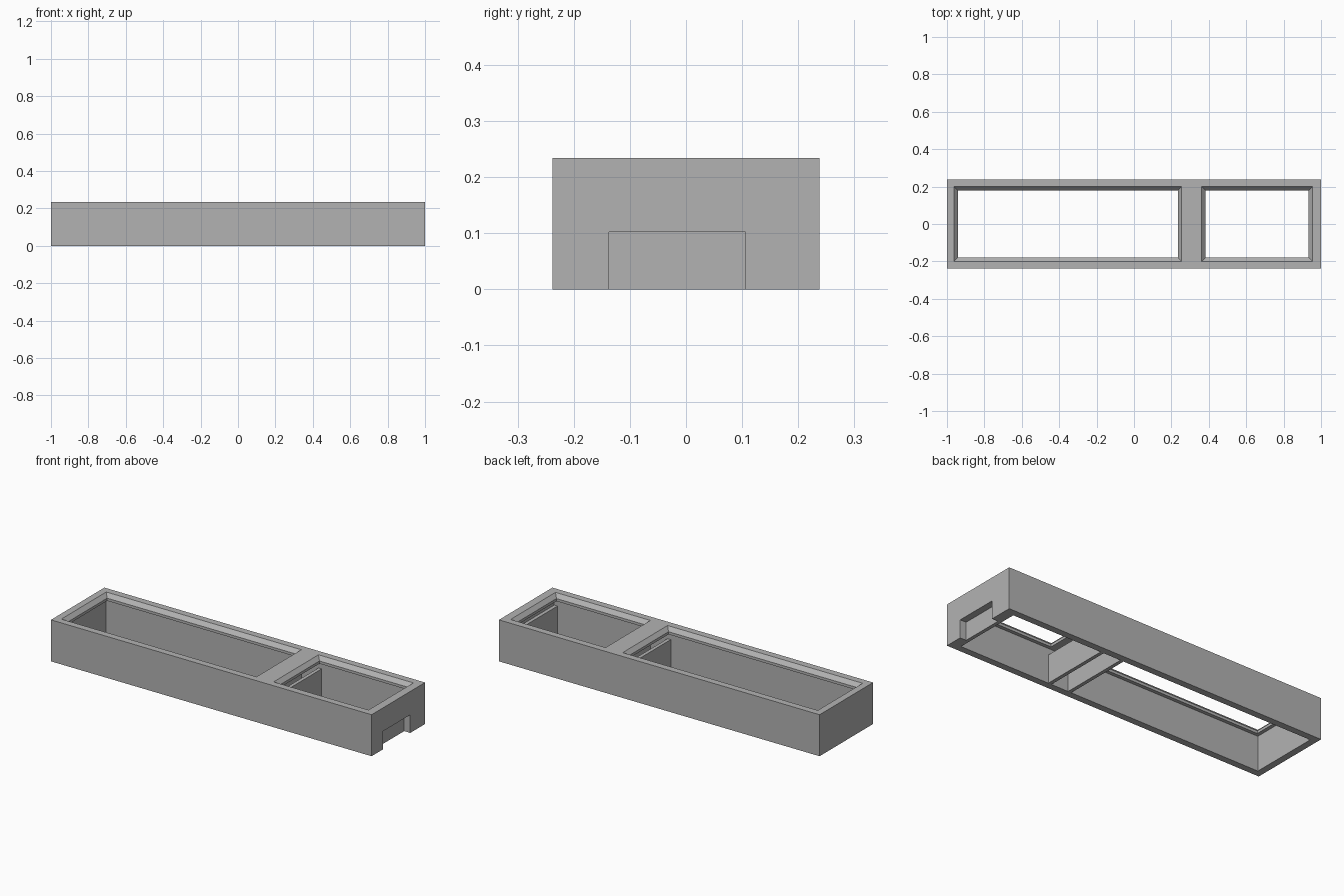
import bpy, bmesh

if "Cube" in bpy.data.objects:
    bpy.data.objects.remove(bpy.data.objects["Cube"], do_unlink=True)

L, W, H = 1.0, 0.238, 0.234        # outer half length, half width, height
CL, CW, CH = 0.962, 0.2, 0.197     # cavity half length, half width, height
LIP = 0.02                         # lip width and partition thickness
BEVEL = 0.022                      # depth of the sloped opening edge

grey = bpy.data.materials.new("plain_grey")
grey.use_nodes = True
color = (0.45, 0.45, 0.45, 1)
grey.diffuse_color = color
grey.node_tree.nodes["Principled BSDF"].inputs["Base Color"].default_value = color


def block(name, x0, x1, y0, y1, z0, z1, flare=0):
    """Box whose top grows outward by flare on every side."""
    bm = bmesh.new()
    rings = []
    for z, f in ((z0, 0), (z1, flare)):
        rings.append([bm.verts.new((x, y, z)) for x, y in (
            (x0 - f, y0 - f), (x1 + f, y0 - f), (x1 + f, y1 + f), (x0 - f, y1 + f))])
    low, high = rings
    bm.faces.new(low[::-1])
    bm.faces.new(high)
    for i in range(4):
        j = (i + 1) % 4
        bm.faces.new((low[i], low[j], high[j], high[i]))
    mesh = bpy.data.meshes.new(name)
    bm.to_mesh(mesh)
    bm.free()
    mesh.materials.append(grey)
    obj = bpy.data.objects.new(name, mesh)
    bpy.context.collection.objects.link(obj)
    return obj


def cut(target, cutter):
    cutter.hide_render = True
    mod = target.modifiers.new("cut", "BOOLEAN")
    mod.operation = "DIFFERENCE"
    mod.solver = "EXACT"
    mod.object = cutter
    bpy.context.view_layer.objects.active = target
    bpy.ops.object.modifier_apply(modifier=mod.name)
    bpy.data.objects.remove(cutter, do_unlink=True)


# Open-bottomed tray shell
shell = block("tray_shell", -L, L, -W, W, 0, H)
cut(shell, block("cavity_cutter", -CL, CL, -CW, CW, -0.1, CH))

# Two top openings with a straight lip and a sloped edge
for x0, x1 in ((-0.942, 0.235), (0.382, 0.934)):
    y = CW - LIP
    cut(shell, block("lip_cutter", x0, x1, -y, y, CH - 0.05, H + 0.1))
    cut(shell, block("slope_cutter", x0, x1, -y, y, H - BEVEL, H + BEVEL, 2 * LIP))

# Notch in the end wall
cut(shell, block("notch_cutter", CL - 0.01, L + 0.1, -0.137, 0.106, -0.1, 0.102))

# Low partitions below the lips, and the plate behind the notch
for name, x in (("long_bay_partition", 0.235), ("short_bay_partition", 0.362),
                ("notch_backing_plate", CL - LIP)):
    block(name, x, x + LIP, -CW, CW, 0, 0.16)
